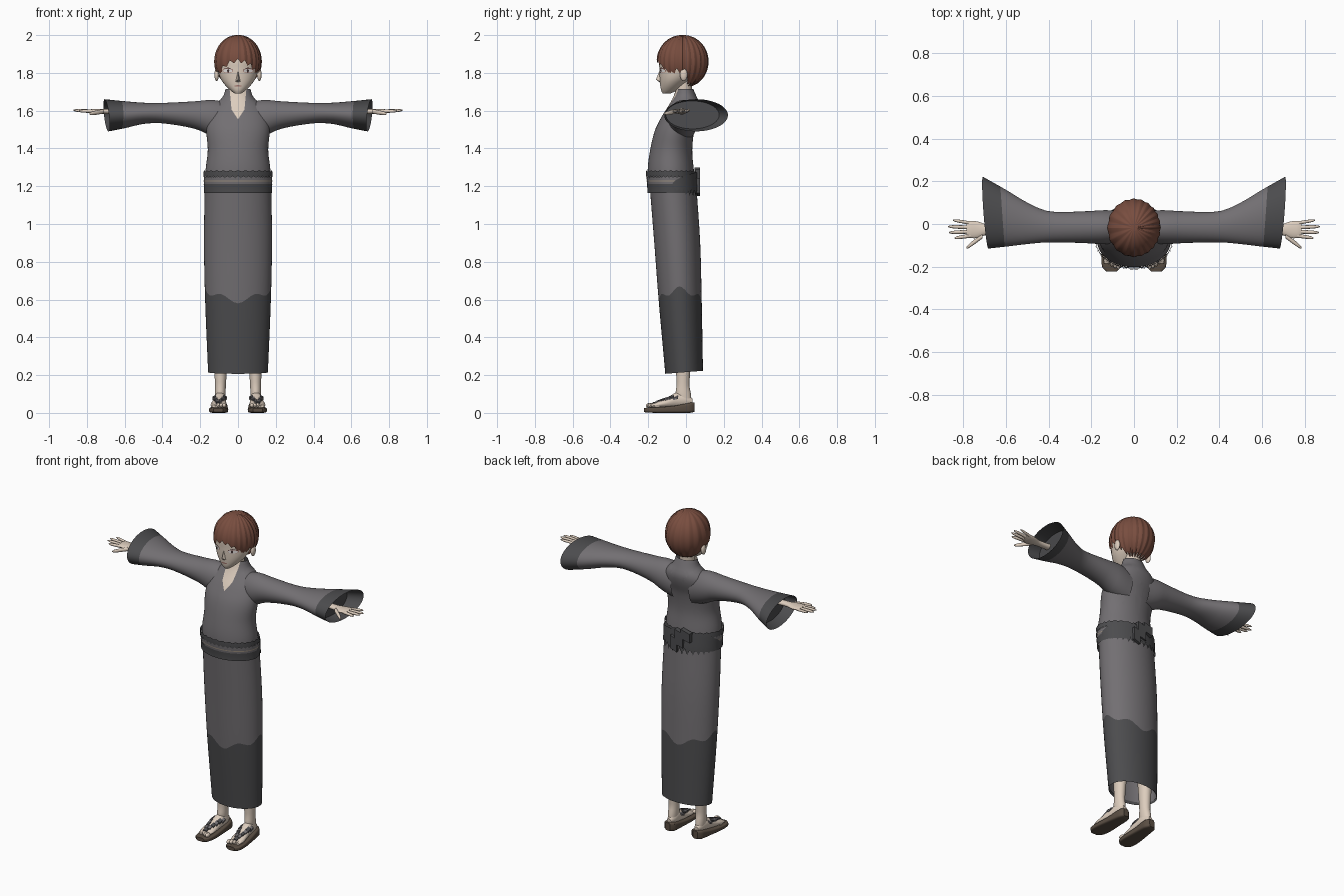
import bpy, bmesh
from math import sin, cos, pi, sqrt, floor
from mathutils import Vector, Matrix

if "Cube" in bpy.data.objects:
    bpy.data.objects.remove(bpy.data.objects["Cube"])


def colour(name, r, g, b):
    m = bpy.data.materials.new(name)
    m.diffuse_color = (r, g, b, 1)
    m.use_nodes = True
    bsdf = next(n for n in m.node_tree.nodes if n.type == 'BSDF_PRINCIPLED')
    bsdf.inputs["Base Color"].default_value = (r, g, b, 1)
    bsdf.inputs["Roughness"].default_value = 0.8
    return m


SKIN = colour("skin", 0.72, 0.61, 0.51)
ROBE = colour("robe grey", 0.17, 0.16, 0.17)
DARK = colour("dark grey", 0.072, 0.072, 0.076)
HAIR = colour("hair brown", 0.19, 0.075, 0.05)
SOLE = colour("sandal brown", 0.10, 0.075, 0.055)
WHITE = colour("eye white", 0.85, 0.82, 0.8)
IRIS = colour("iris dark", 0.05, 0.03, 0.03)
LIP = colour("lip pink", 0.4, 0.2, 0.17)
CORD = colour("cord tan", 0.35, 0.29, 0.22)


def finish(name, bm, mats, mirror=False, angle=40):
    bmesh.ops.recalc_face_normals(bm, faces=bm.faces)
    me = bpy.data.meshes.new(name)
    bm.to_mesh(me)
    bm.free()
    for m in mats:
        me.materials.append(m)
    ob = bpy.data.objects.new(name, me)
    bpy.context.collection.objects.link(ob)
    if mirror:
        ob.modifiers.new("mirror", 'MIRROR').use_mirror_merge = False
    bpy.ops.object.select_all(action='DESELECT')
    ob.select_set(True)
    bpy.context.view_layer.objects.active = ob
    bpy.ops.object.shade_smooth_by_angle(angle=angle * pi / 180)
    return ob


def sample(tab, t):
    """Smooth interpolation of rows (t, value, value, ...)."""
    t = min(max(t, tab[0][0]), tab[-1][0])
    i = 0
    while i < len(tab) - 2 and t > tab[i + 1][0]:
        i += 1

    def slope(k, c):
        a, b = tab[max(k - 1, 0)], tab[min(k + 1, len(tab) - 1)]
        return (b[c] - a[c]) / (b[0] - a[0])
    p, q = tab[i], tab[i + 1]
    d = q[0] - p[0]
    s = (t - p[0]) / d
    h = s * s * (3 - 2 * s)
    return [p[c] * (1 - h) + q[c] * h + d * s * (1 - s) * ((1 - s) * slope(i, c) - s * slope(i + 1, c))
            for c in range(1, len(p))]


def shell(name, table, mat, lo=None, hi=None, axis='z', n=48, rows=16, grow=0, power=1,
          caps="", mirror=False, dome=False, edit=None, angle=40):
    """Loft of oval sections (u0, u1, v0, v1); the two rims may vary with the angle."""
    section = table if callable(table) else (lambda t: sample(table, t))
    lo = table[0][0] if lo is None else lo
    hi = table[-1][0] if hi is None else hi
    at = lambda f, a: f(a) if callable(f) else f
    bend = lambda x: abs(x) ** power * (1 if x > 0 else -1)
    bm = bmesh.new()
    rings = []
    for r in range(rows + 1):
        k = r / rows
        k = 1 - cos(k * pi / 2) if dome else k
        ring = []
        for j in range(n):
            a = 2 * pi * j / n
            t = at(hi, a) + (at(lo, a) - at(hi, a)) * k
            u0, u1, v0, v1 = section(t)
            u = (u0 + u1) / 2 + ((u1 - u0) / 2 + at(grow, a)) * bend(cos(a))
            v = (v0 + v1) / 2 + ((v1 - v0) / 2 + at(grow, a)) * bend(sin(a))
            ring.append(bm.verts.new({'x': (t, u, v), 'y': (u, t, v), 'z': (u, v, t)}[axis]))
        rings.append(ring)
    for p, q in zip(rings, rings[1:]):
        for j in range(n):
            bm.faces.new((p[j], p[j - 1], q[j - 1], q[j]))
    if "hi" in caps:
        bm.faces.new(rings[0])
    if "lo" in caps:
        bm.faces.new(rings[-1])
    if edit:
        edit(bm)
    return finish(name, bm, mat if isinstance(mat, list) else [mat], mirror, angle)


def ball(name, loc, size, mat, mirror=True):
    bm = bmesh.new()
    bmesh.ops.create_uvsphere(bm, u_segments=16, v_segments=10, radius=1,
                              matrix=Matrix.Translation(loc) @ Matrix.Diagonal((*size, 1)))
    return finish(name, bm, [mat], mirror)


def hull(name, points, mat, mirror=False):
    bm = bmesh.new()
    bmesh.ops.convex_hull(bm, input=[bm.verts.new(p) for p in points])
    return finish(name, bm, [mat], mirror)


def upright(rows):
    return [(z, -r, r, f, b) for z, r, f, b in rows]


def zigzag(a, teeth):
    x = a * teeth / (2 * pi)
    return abs(2 * (x - floor(x)) - 1)


# Robe: skirt, hem and lining
SKIRT = upright([(0.21, 0.158, -0.11, 0.09), (0.6, 0.174, -0.145, 0.083),
                 (0.9, 0.18, -0.168, 0.075), (1.2, 0.176, -0.192, 0.055)])
wave = lambda a: 0.625 + 0.035 * cos(2 * a) * (0.6 + 0.4 * cos(a * 4)) + 0.01 * cos(6 * a)
shell("skirt", SKIRT, ROBE, lo=wave)
shell("skirt_hem", SKIRT, DARK, lo=lambda a: 0.215 + 0.008 * sin(a), hi=wave)
shell("skirt_lining", SKIRT, ROBE, lo=0.225, hi=0.6, grow=-0.005)

# Robe: upper body with an open neckline
TORSO = upright([(1.18, 0.172, -0.195, 0.05), (1.28, 0.172, -0.203, 0.042), (1.39, 0.16, -0.19, 0.033),
                 (1.5, 0.168, -0.163, 0.045), (1.58, 0.16, -0.122, 0.07), (1.63, 0.128, -0.09, 0.075),
                 (1.67, 0.082, -0.068, 0.058), (1.715, 0.066, -0.052, 0.038)])
NECKLINE = [(0, 1.555), (0.034, 1.605), (0.045, 1.72)]


def cut_neckline(bm):
    for (x0, z0), (x1, z1) in zip(NECKLINE, NECKLINE[1:]):
        for s in (1, -1):
            bmesh.ops.bisect_plane(bm, geom=bm.verts[:] + bm.edges[:] + bm.faces[:],
                                   plane_co=(s * x0, 0, z0), plane_no=(z1 - z0, 0, -s * (x1 - x0)))
    for f in bm.faces:
        c = f.calc_center_median()
        for (x0, z0), (x1, z1) in zip(NECKLINE, NECKLINE[1:]):
            if z0 < c.z <= z1 and c.y < -0.01 and abs(c.x) < x0 + (x1 - x0) * (c.z - z0) / (z1 - z0):
                f.material_index = 1


shell("robe_top", TORSO, [ROBE, SKIN], rows=30, edit=cut_neckline)

# Wide sleeves and dark cuffs
SLEEVE = [(0.06, -0.09, 0.06, 1.44, 1.645), (0.14, -0.095, 0.065, 1.465, 1.657),
          (0.22, -0.09, 0.06, 1.502, 1.65), (0.4, -0.086, 0.06, 1.533, 1.641),
          (0.5, -0.094, 0.1, 1.53, 1.642), (0.6, -0.106, 0.16, 1.507, 1.65),
          (0.72, -0.119, 0.228, 1.484, 1.662)]
seam = lambda a: 0.617 + 0.01 * cos(a)
shell("sleeves", SLEEVE, ROBE, hi=seam, axis='x', mirror=True)
shell("cuffs", SLEEVE, DARK, lo=seam, hi=lambda a: 0.696 + 0.013 * cos(a) + 0.01 * sin(a),
      axis='x', rows=5, caps="lo", mirror=True)

# Belt: dark band, middle stripe, cord, ragged sash and knot at the back
shell("belt", TORSO, DARK, lo=1.165, hi=1.212, grow=0.009, rows=4)
shell("belt_stripe", TORSO, ROBE, lo=1.21, hi=1.25, grow=0.007, rows=4)
shell("belt_cord", TORSO, CORD, lo=1.224, hi=1.229, grow=0.009, rows=1)
shell("belt_top", TORSO, DARK, lo=lambda a: 1.242 + 0.012 * zigzag(a, 40),
      hi=lambda a: 1.277 + 0.008 * zigzag(a, 28), grow=0.01, n=160, rows=3)
back = lambda a: max(0, sin(a)) ** 0.5
shell("back_sash", TORSO, DARK, lo=lambda a: 1.2 - back(a) * (0.02 + 0.04 * zigzag(a, 34)),
      hi=lambda a: 1.2 + back(a) * 0.075, grow=lambda a: 0.006 + 0.01 * back(a), n=136, rows=4)
for name, x, z, w, h in (("belt_knot", 0, 1.235, 0.028, 0.045), ("belt_flap", -0.045, 1.262, 0.03, 0.028),
                         ("belt_tail", 0.035, 1.195, 0.022, 0.04)):
    hull(name, [(x + i * w, y, z + j * h + i * 0.008) for i in (-1, 1) for j in (-1, 1)
                for y in (0.045, 0.074)], DARK)

# Neck, head, ears and nose
shell("neck", upright([(1.58, 0.05, -0.06, 0.04), (1.66, 0.044, -0.055, 0.03), (1.78, 0.046, -0.06, 0.035)]),
      SKIN, n=24, rows=8)
HEAD = upright([(1.69, 0.016, -0.122, -0.085), (1.705, 0.037, -0.131, -0.05), (1.735, 0.068, -0.136, -0.01),
                (1.77, 0.092, -0.139, 0.03), (1.82, 0.107, -0.141, 0.07), (1.88, 0.112, -0.14, 0.09),
                (1.94, 0.085, -0.11, 0.06)])
shell("head", HEAD, SKIN, rows=24, caps="hi lo")
ball("ears", (0.113, -0.012, 1.79), (0.012, 0.02, 0.033), SKIN)
hull("nose", [(0, -0.139, 1.815), (0, -0.159, 1.764), (0.013, -0.136, 1.755), (-0.013, -0.136, 1.755),
              (0, -0.139, 1.75)], SKIN)


def face_patch(name, outline, mat, lift, mirror=True):
    bm = bmesh.new()
    verts = []
    for x, z in outline:
        _, r, f, b = sample(HEAD, z)
        verts.append(bm.verts.new((x, (f + b) / 2 - (b - f) / 2 * sqrt(1 - (x / r) ** 2) - lift, z)))
    bm.faces.new(verts)
    return finish(name, bm, [mat], mirror)


# Painted face details
oval = lambda x, z, w, h: [(x + w * cos(k * pi / 6), z + h * sin(k * pi / 6)) for k in range(12)]
face_patch("eye_rims", oval(0.054, 1.812, 0.028, 0.013), LIP, 0.002)
face_patch("eyes", oval(0.054, 1.811, 0.025, 0.01), WHITE, 0.004)
face_patch("irises", oval(0.052, 1.811, 0.006, 0.009), IRIS, 0.006)
face_patch("lashes", [(0.027, 1.818), (0.053, 1.824), (0.083, 1.819), (0.053, 1.829)], IRIS, 0.005)
face_patch("mouth", oval(0, 1.731, 0.02, 0.004), LIP, 0.003, False)


# Short hair with jagged rim and ridged strands
def hair_section(z):
    s = sqrt(max(0, 1 - ((z - 1.86) / 0.14) ** 2))
    return -0.121 * s, 0.121 * s, -0.018 - 0.133 * s, -0.018 + 0.133 * s


RIM = [(-1, 1.727), (-0.5, 1.73), (-0.1, 1.77), (0.2, 1.805), (0.55, 1.79), (0.8, 1.825), (1, 1.855)]
shell("hair", hair_section, HAIR, dome=True, caps="hi", n=160, rows=24, hi=1.9995,
      lo=lambda a: sample(RIM, -sin(a))[0] + 0.024 * zigzag(a + 0.3 * sin(a), 20) - 0.004,
      grow=lambda a: 0.005 * zigzag(a + 0.3 * sin(a), 20), angle=20)

# Hands
shell("palms", [(0.6, -0.045, 0.0, 1.58, 1.612), (0.69, -0.05, -0.002, 1.582, 1.61),
                (0.735, -0.066, 0.012, 1.583, 1.609), (0.775, -0.064, 0.014, 1.589, 1.609),
                (0.785, -0.056, 0.006, 1.594, 1.606)], SKIN, axis='x', n=24, caps="hi", mirror=True)
for name, x0, y0, x1, y1, r, z1 in (
        ("thumbs", 0.71, -0.055, 0.787, -0.113, 0.012, 1.583), ("index_fingers", 0.765, -0.055, 0.843, -0.066, 0.009, 1.598),
        ("middle_fingers", 0.77, -0.036, 0.868, -0.04, 0.009, 1.602),
        ("ring_fingers", 0.77, -0.016, 0.872, -0.012, 0.009, 1.602),
        ("little_fingers", 0.765, 0.004, 0.85, 0.018, 0.008, 1.604)):
    rows = [(x0 + (x1 - x0) * k, y0 + (y1 - y0) * k, 1.597 + (z1 - 1.597) * k, r * w)
            for k, w in ((0, 1), (0.5, 0.95), (0.85, 0.75), (1, 0.3))]
    shell(name, [(x, y - w, y + w, z - w, z + w) for x, y, z, w in rows], SKIN,
          axis='x', n=12, rows=8, caps="hi lo", mirror=True)

# Legs, feet and toes
shell("legs", [(0.05, 0.07, 0.118, -0.045, 0.03), (0.1, 0.066, 0.122, -0.055, 0.026),
               (0.15, 0.064, 0.122, -0.05, 0.018), (0.35, 0.05, 0.13, -0.06, 0.035)],
      SKIN, n=24, mirror=True)
FOOT = [(-0.185, 0.07, 0.14, 0.026, 0.045), (-0.15, 0.062, 0.145, 0.026, 0.06), (-0.1, 0.062, 0.138, 0.026, 0.08),
        (-0.05, 0.064, 0.128, 0.028, 0.108), (0, 0.066, 0.12, 0.032, 0.105), (0.034, 0.08, 0.108, 0.045, 0.075)]
shell("feet", FOOT, SKIN, axis='y', n=24, caps="hi lo", mirror=True)
for k in range(5):
    ball("toes", (0.073 + 0.0155 * k, -0.193 + 0.004 * k + 0.0015 * k * k, 0.04),
         (0.011 - 0.0008 * k, 0.02, 0.012), SKIN)

# Sandal soles with raised heels and chequered straps
shell("sandal_soles", [(-0.222, 0.08, 0.13, 0.004, 0.026), (-0.205, 0.062, 0.148, 0.002, 0.028),
                       (-0.15, 0.052, 0.153, 0, 0.03), (-0.06, 0.054, 0.142, 0, 0.038),
                       (0.01, 0.056, 0.132, 0, 0.052), (0.035, 0.062, 0.126, 0.002, 0.056),
                       (0.045, 0.078, 0.112, 0.006, 0.054)],
      SOLE, axis='y', power=0.45, n=40, caps="hi lo", mirror=True)
for side in (-1, 1):
    for k in range(6):
        y = -0.165 + 0.022 * k
        u0, u1, v0, v1 = sample(FOOT, y)
        s = side * (0.08 + 0.17 * k)
        p = Vector(((u0 + u1) / 2 + (u1 - u0) / 2 * s, y, (v0 + v1) / 2 + (v1 - v0) / 2 * sqrt(1 - s * s)))
        hull("sandal_strap", [p + Vector((i * 0.009, j * 0.013, m * 0.005 + j * 0.004 - i * s * 0.006))
                              for i in (-1, 1) for j in (-1, 1) for m in (-1, 1)],
             ROBE if k % 2 else DARK, True)
